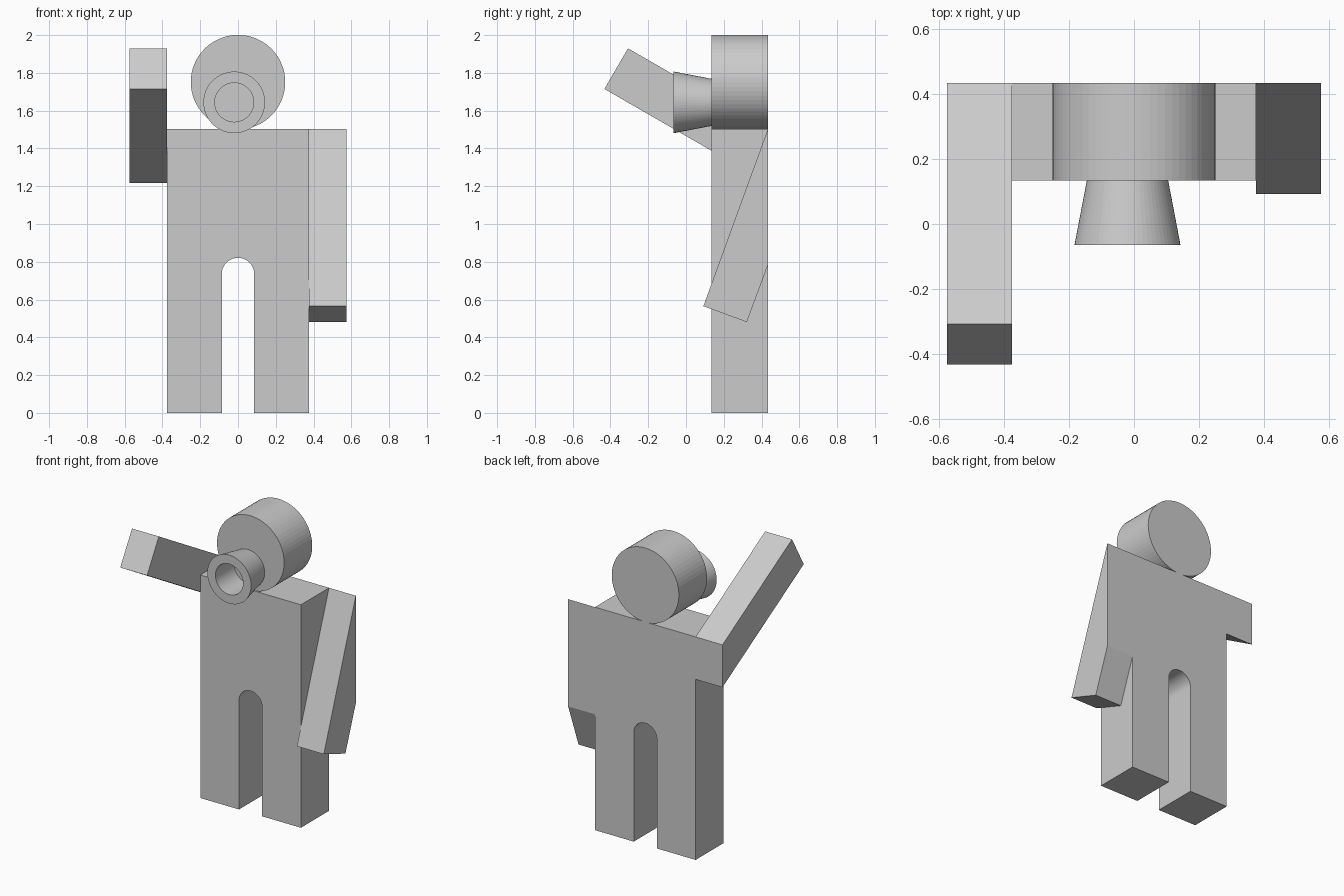
import bpy, bmesh
from math import sin, cos, pi
from mathutils import Vector

if "Cube" in bpy.data.objects:
    bpy.data.objects.remove(bpy.data.objects["Cube"])

BACK, FRONT = 0.433, 0.134   # y of the torso's back and front faces


def finish(name, bm):
    bmesh.ops.remove_doubles(bm, verts=bm.verts, dist=1e-5)
    bmesh.ops.recalc_face_normals(bm, faces=bm.faces)
    mesh = bpy.data.meshes.new(name)
    bm.to_mesh(mesh)
    bm.free()
    obj = bpy.data.objects.new(name, mesh)
    bpy.context.collection.objects.link(obj)
    return obj


def extrude_profile(name, points, offset):
    """Solid from a flat outline swept along offset."""
    bm = bmesh.new()
    face = bm.faces.new([bm.verts.new(p) for p in points])
    geom = bmesh.ops.extrude_face_region(bm, geom=[face], use_keep_orig=True)["geom"]
    moved = [g for g in geom if isinstance(g, bmesh.types.BMVert)]
    bmesh.ops.translate(bm, verts=moved, vec=Vector(offset))
    return finish(name, bm)


def lathe_y(name, profile, x, z, closed=False, sides=64):
    """Revolve (radius, y) points about a line along y."""
    bm = bmesh.new()
    rings = []
    for r, y in profile:
        rings.append([bm.verts.new((x + r * cos(2 * pi * i / sides), y,
                                    z + r * sin(2 * pi * i / sides)))
                      for i in range(sides)])
    pairs = list(zip(rings, rings[1:]))
    if closed:
        pairs.append((rings[-1], rings[0]))
    else:
        bm.faces.new(rings[0])
        bm.faces.new(rings[-1])
    for a, b in pairs:
        for i in range(sides):
            j = (i + 1) % sides
            bm.faces.new((a[i], a[j], b[j], b[i]))
    return finish(name, bm)


# Torso and legs: one slab with an arched gap between the legs
gap, spring = 0.086, 0.735
arch = [(gap * cos(pi * i / 24), spring + gap * sin(pi * i / 24)) for i in range(25)]
outline = [(-0.375, 1.502), (-0.375, 0), (-gap, 0)] + arch[::-1] + \
          [(gap, 0), (0.375, 0), (0.375, 1.502)]
extrude_profile("torso_and_legs", [(x, FRONT, z) for x, z in outline],
                (0, BACK - FRONT, 0))

# Arms: tilted bars trimmed flush with the back
lowered = [(BACK, 1.502), (0.092, 0.565), (0.322, 0.481), (BACK, 0.78)]
raised = [(BACK, 1.502), (-0.307, 1.93), (-0.432, 1.715), (BACK, 1.216)]
extrude_profile("lowered_arm", [(0.375, y, z) for y, z in lowered], (0.2, 0, 0))
extrude_profile("raised_arm", [(-0.575, y, z) for y, z in raised], (0.2, 0, 0))

# Head: short drum facing forward
lathe_y("head", [(0.25, FRONT), (0.25, BACK)], 0, 1.751)

# Snout: flared tube with a straight bore
lathe_y("snout", [(0.125, FRONT), (0.163, -0.065), (0.103, -0.065), (0.103, FRONT)],
        -0.02, 1.644, closed=True)
